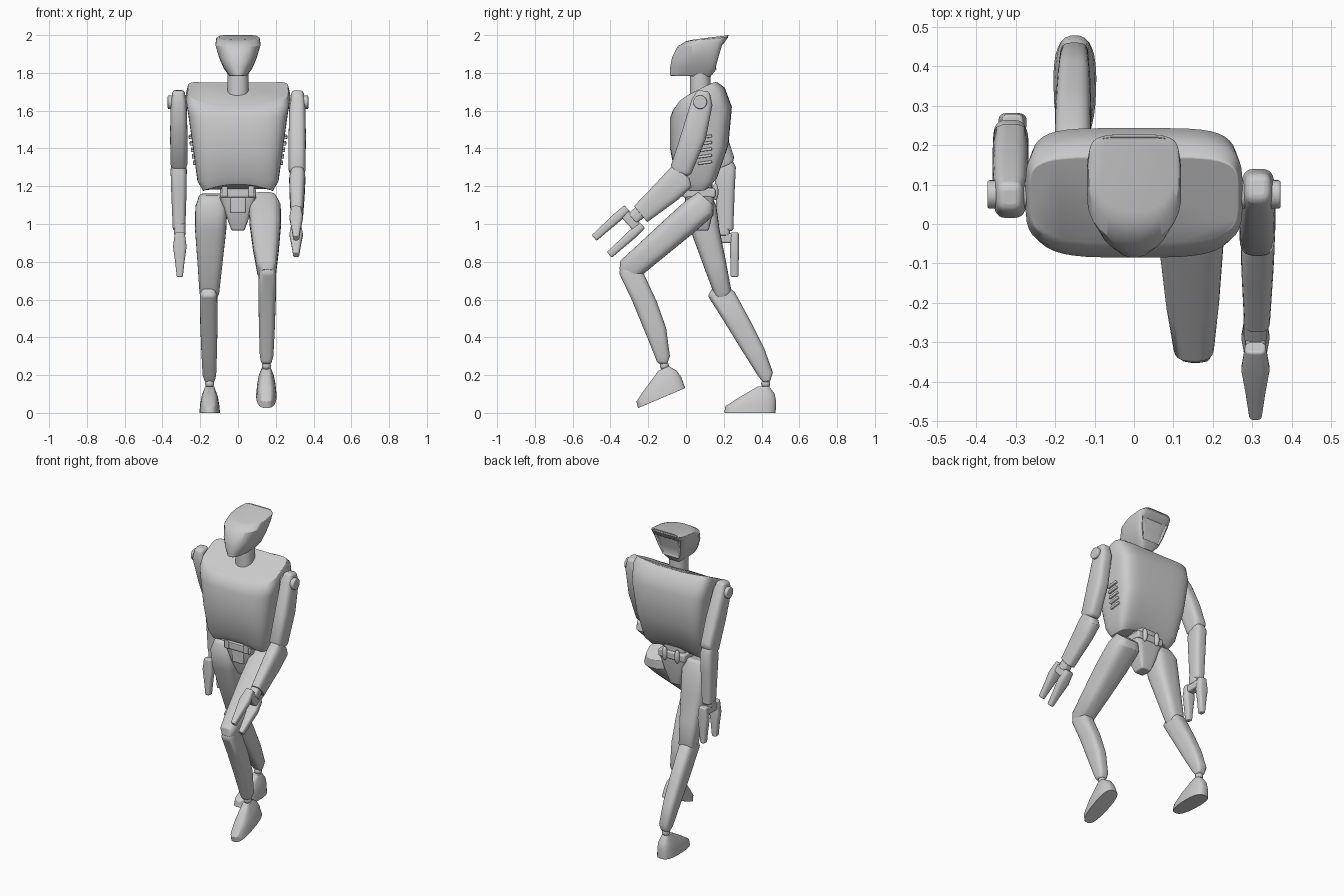
import bpy, bmesh
from math import sin, cos, pi, radians, copysign
from mathutils import Vector

cube = bpy.data.objects.get("Cube")
if cube:
    bpy.data.objects.remove(cube)


def finish(name, bm, bevel=0.0):
    bmesh.ops.recalc_face_normals(bm, faces=bm.faces)
    mesh = bpy.data.meshes.new(name)
    bm.to_mesh(mesh)
    bm.free()
    ob = bpy.data.objects.new(name, mesh)
    bpy.context.collection.objects.link(ob)
    bpy.ops.object.select_all(action='DESELECT')
    ob.select_set(True)
    bpy.context.view_layer.objects.active = ob
    if bevel:
        mod = ob.modifiers.new("Soft edges", 'BEVEL')
        mod.width, mod.segments = bevel, 3
        mod.limit_method, mod.angle_limit = 'ANGLE', radians(40)
    bpy.ops.object.shade_smooth_by_angle(angle=radians(38))
    return ob


def loft(rings, x=(0, 0), front=3.5, back=3.5, arch=(0, 0), sides=28):
    """Skin rings of (front y, front z, back y, back z, half width)."""
    bm = bmesh.new()
    loops = []
    for i, (fy, fz, by, bz, w) in enumerate(rings):
        t = i / (len(rings) - 1)
        cx = x[0] + (x[1] - x[0]) * t
        lift = arch[0] + (arch[1] - arch[0]) * t
        loop = []
        for k in range(sides):
            a = 2 * pi * (k + 0.5) / sides
            n = front if cos(a) > 0 else back
            u = copysign(abs(cos(a)) ** (2 / n), cos(a))
            v = copysign(abs(sin(a)) ** (2 / n), sin(a))
            f = (1 - u) / 2
            loop.append(bm.verts.new((cx + w * v, fy + (by - fy) * f,
                                      fz + (bz - fz) * f + lift * v * v)))
        loops.append(loop)
    for lo, hi in zip(loops, loops[1:]):
        for k in range(sides):
            j = (k + 1) % sides
            bm.faces.new((lo[k], lo[j], hi[j], hi[k]))
    bm.faces.new(loops[0])
    bm.faces.new(loops[-1])
    bmesh.ops.recalc_face_normals(bm, faces=bm.faces)
    return bm


def box(name, loc, size, bevel=0.006, tilt=0.0):
    bm = bmesh.new()
    bmesh.ops.create_cube(bm, size=1)
    bmesh.ops.scale(bm, vec=size, verts=bm.verts)
    ob = finish(name, bm, bevel)
    ob.location, ob.rotation_euler.x = loc, tilt
    return ob


def ball(name, loc, radius, stretch=1.0):
    bm = bmesh.new()
    bmesh.ops.create_uvsphere(bm, u_segments=20, v_segments=12, radius=radius)
    ob = finish(name, bm)
    ob.location, ob.scale.z = loc, stretch


# Head with a recessed rear panel
bm = loft([(-.085, 1.785, .13, 1.78, .045), (-.085, 1.83, .162, 1.82, .075),
           (-.075, 1.88, .178, 1.88, .1), (-.045, 1.94, .2, 1.955, .12),
           (0, 1.968, .224, 1.99, .115), (.03, 1.975, .228, 2, .1)],
          front=2.3, back=6)
panel = [f for f in bm.faces if f.normal.y > .85]
bmesh.ops.inset_region(bm, faces=panel, thickness=.01, depth=-.008)
finish("head", bm, .004)

# Neck
finish("neck", loft([(.02, 1.6, .13, 1.6, .056), (.02, 1.82, .13, 1.82, .056)],
                    front=2.2, back=2.2))

# Torso shell, slanted at the neck and arched at the hem
finish("torso", loft([(-.03, 1.21, .12, 1.21, .185), (-.055, 1.25, .165, 1.25, .215),
                      (-.085, 1.4, .225, 1.42, .238), (-.085, 1.56, .243, 1.62, .264),
                      (-.07, 1.6, .205, 1.72, .275), (-.045, 1.63, .17, 1.74, .266)],
                     front=4, back=5, arch=(-.035, .025), sides=44), .012)

# Waist, belt and pelvis
finish("waist", loft([(.01, 1.1, .14, 1.1, .075), (.01, 1.28, .14, 1.28, .09)]))
box("belt", (0, .07, 1.165), (.19, .17, .05), .01)
finish("pelvis", loft([(.04, .965, .12, .965, .034), (.01, 1.05, .14, 1.05, .065),
                       (-.005, 1.145, .15, 1.145, .1)], front=6, back=6), .008)
box("pelvis_plate", (0, .01, 1.1), (.08, .03, .08))

# Details shared by both sides
for side, s in (("left", 1), ("right", -1)):
    box(side + "_belt_clip", (s * .07, -.01, 1.175), (.03, .03, .06))
    ball(side + "_belt_peg", (s * .045, .155, 1.17), .017, 2.6)
    for i in range(5):
        z = 1.325 + i * .034
        box(f"{side}_side_slat_{i + 1}", (s * (.228 + (z - 1.33) * .16), .1, z),
            (.024, .075, .015), .005, radians(8))
    bm = bmesh.new()
    bmesh.ops.create_cone(bm, cap_ends=True, segments=24, radius1=.036,
                          radius2=.036, depth=.17)
    pin = finish(side + "_shoulder_pin", bm, .006)
    pin.location, pin.rotation_euler.y = (s * .287, .075, 1.645), pi / 2


def limb(name, s, x, rings, bevel=.015, power=3.2):
    finish(name, loft(rings, (s * x[0], s * x[1]), power, power), bevel)


# Left arm swings forward, right arm swings back
ARM = (.315, .312)
limb("left_upper_arm", 1, ARM, [
    (.06, 1.71, .125, 1.7, .03), (.03, 1.66, .14, 1.63, .042),
    (-.025, 1.48, .105, 1.45, .046), (-.08, 1.31, .03, 1.27, .045),
    (-.07, 1.27, .01, 1.25, .035)])
limb("left_forearm", 1, ARM, [
    (-.07, 1.31, .02, 1.24, .035), (-.105, 1.275, .03, 1.195, .043),
    (-.16, 1.215, -.04, 1.13, .041), (-.275, 1.095, -.205, 1.01, .033)])
limb("right_upper_arm", -1, ARM, [
    (.035, 1.705, .1, 1.712, .03), (.015, 1.64, .13, 1.66, .042),
    (.075, 1.47, .205, 1.5, .046), (.145, 1.3, .257, 1.35, .045),
    (.17, 1.28, .24, 1.31, .035)])
limb("right_forearm", -1, ARM, [
    (.16, 1.33, .24, 1.35, .035), (.15, 1.27, .264, 1.3, .043),
    (.155, 1.18, .258, 1.18, .041), (.165, .97, .25, .96, .033)])


# Two-pronged hands
def hand(side, s, wrist, angle):
    d = Vector((-sin(angle), -cos(angle)))
    q = Vector((-d.y, d.x))
    mid = Vector(wrist)

    def ring(t, offset, half, w):
        c = mid + d * t + q * offset
        return (*(c - q * half), *(c + q * half), w)

    x = (.308, .308)
    limb(side + "_wrist", s, x, [ring(-.05, 0, .035, .03), ring(.01, 0, .035, .03)], .005)
    limb(side + "_palm", s, x, [ring(0, 0, .075, .026), ring(.05, 0, .075, .026)], .008)
    for label, o in (("inner", -.06), ("outer", .06)):
        limb(f"{side}_{label}_finger", s, x, [
            ring(-.005, o, .022, .026), ring(.07, o, .025, .036),
            ring(.15, o, .022, .025), ring(.23, o, .02, .016)], .006)


hand("left", 1, (-.275, 1.035), radians(48))
hand("right", -1, (.197, .95), 0)

# Left leg steps forward, right leg trails
THIGH, SHIN = (.138, .155), (.157, .15)
limb("left_thigh", 1, THIGH, [
    (.065, 1.17, .145, 1.1, .065), (.005, 1.13, .145, 1.045, .085),
    (-.1, 1.035, .05, .96, .083), (-.25, .895, -.11, .83, .068),
    (-.348, .805, -.25, .715, .052), (-.352, .76, -.29, .715, .035)])
limb("left_shin", 1, SHIN, [
    (-.34, .79, -.26, .8, .035), (-.355, .74, -.22, .73, .046),
    (-.288, .6, -.155, .59, .046), (-.222, .44, -.105, .45, .042),
    (-.165, .3, -.085, .3, .036), (-.15, .26, -.1, .255, .025)])
limb("right_thigh", -1, THIGH, [
    (.03, 1.15, .125, 1.165, .065), (0, 1.08, .16, 1.1, .085),
    (.022, .97, .178, .97, .083), (.092, .78, .212, .8, .066),
    (.152, .62, .24, .65, .052), (.17, .59, .22, .6, .035)])
limb("right_shin", -1, SHIN, [
    (.14, .66, .22, .67, .035), (.115, .62, .258, .64, .046),
    (.21, .47, .345, .48, .046), (.296, .33, .415, .34, .042),
    (.385, .19, .46, .215, .036), (.41, .16, .445, .165, .025)])


# Feet pivot at the heel
def foot(side, s, heel, angle):
    bm = loft([(-.268, 0, .005, 0, .055), (-.262, .035, .008, .06, .05),
               (-.2, .075, 0, .1, .042), (-.09, .14, -.03, .14, .024)], front=3, back=3)
    for v in bm.verts:
        v.co.x *= min(1, 1.05 + 1.4 * (v.co.y + .1))if v.co.y < -.1 else 1
    ob = finish(side + "_foot", bm, .006)
    ob.location, ob.rotation_euler.x = (s * .15, *heel), angle


foot("left", 1, (-.008, .13), radians(23))
foot("right", -1, (.47, 0), 0)
ball("left_ankle", (.15, -.115, .25), .024)
ball("right_ankle", (-.15, .422, .155), .024)
